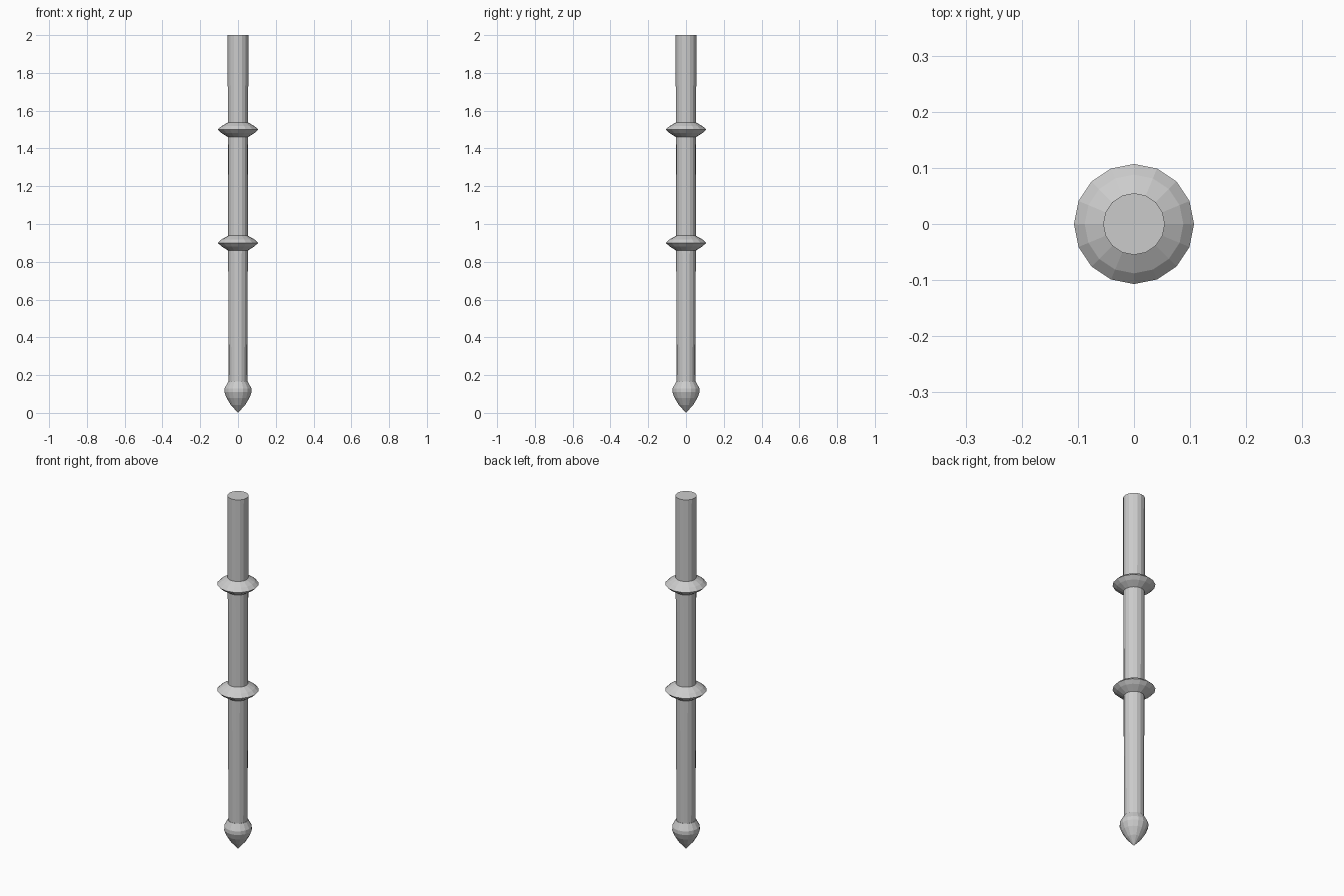
import bpy
import bmesh
from math import cos, sin, tau

SIDES = 16

cube = bpy.data.objects.get("Cube")
if cube:
    bpy.data.objects.remove(cube, do_unlink=True)

steel = bpy.data.materials.new("grey steel")
steel.use_nodes = True
grey = (0.6, 0.6, 0.6, 1)
steel.diffuse_color = grey
steel.node_tree.nodes["Principled BSDF"].inputs["Base Color"].default_value = grey


def lathe(name, profile, z=0.0):
    """Turn (radius, height) pairs, listed bottom to top, into a closed faceted solid."""
    bm = bmesh.new()
    rings = []
    for r, h in profile:
        count = SIDES if r else 1
        rings.append([bm.verts.new((r * cos(tau * i / SIDES), r * sin(tau * i / SIDES), h))
                      for i in range(count)])
    for low, high in zip(rings, rings[1:]):
        for i in range(SIDES):
            j = (i + 1) % SIDES
            if len(low) == 1:
                bm.faces.new((low[0], high[j], high[i]))
            else:
                bm.faces.new((low[i], low[j], high[j], high[i]))
    if len(rings[0]) > 1:
        bm.faces.new(rings[0][::-1])
    bm.faces.new(rings[-1])
    mesh = bpy.data.meshes.new(name)
    bm.to_mesh(mesh)
    bm.free()
    mesh.materials.append(steel)
    obj = bpy.data.objects.new(name, mesh)
    obj.location.z = z
    bpy.context.collection.objects.link(obj)


# Slightly tapered shaft
lathe("shaft", [(0.05, 0.15), (0.055, 2.0)])

# Bulbous pointed tip
lathe("tip", [(0, 0), (0.038, 0.042), (0.061, 0.08), (0.072, 0.11),
              (0.071, 0.13), (0.052, 0.165)])

# Two flared collars
collar = [(0.05, -0.042), (0.088, -0.018), (0.107, 0), (0.088, 0.018), (0.052, 0.038)]
for name, height in (("lower_collar", 0.9), ("upper_collar", 1.5)):
    lathe(name, collar, height)
